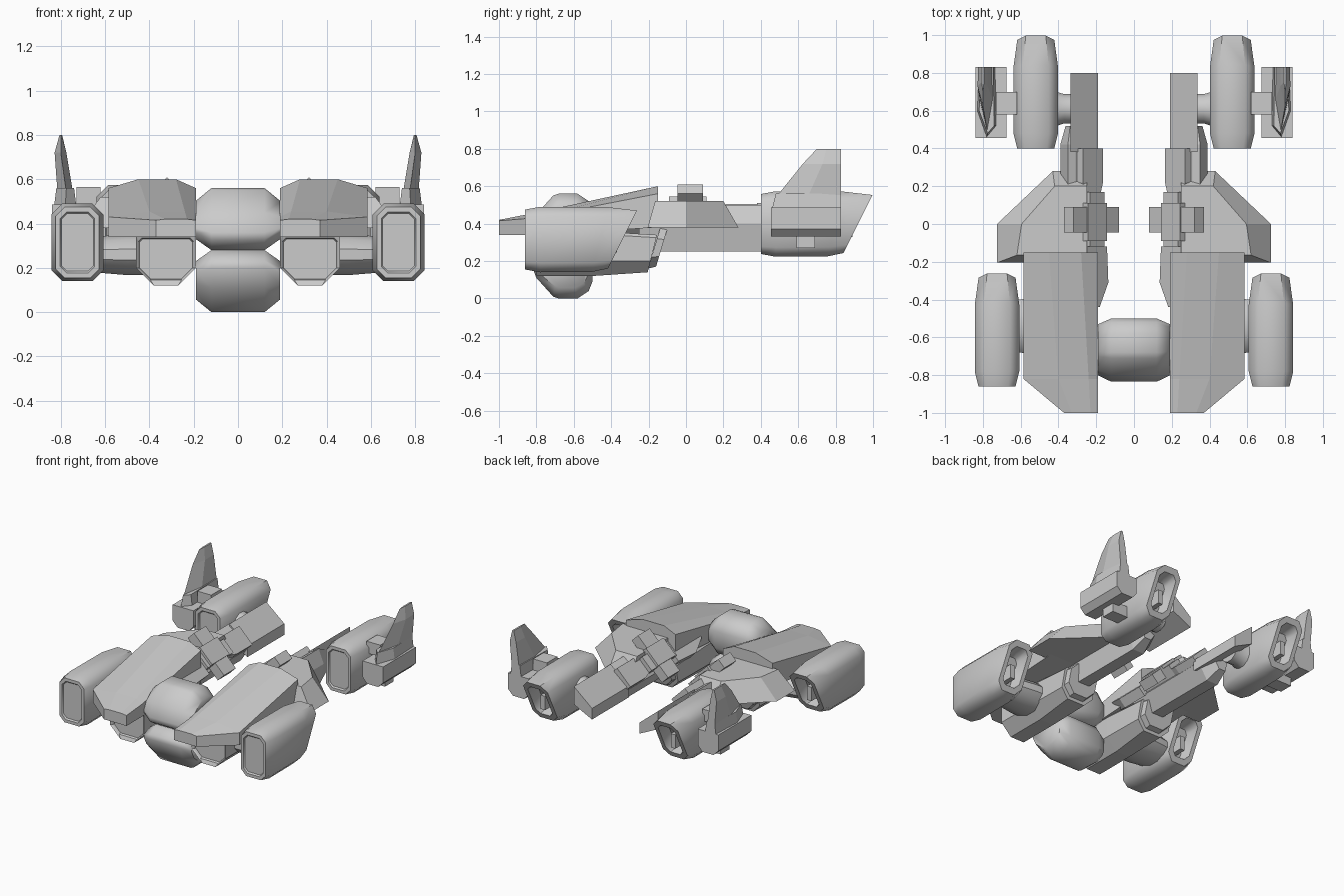
import bpy, bmesh, math
from mathutils import Vector

if "Cube" in bpy.data.objects:
    bpy.data.objects.remove(bpy.data.objects["Cube"])


def loft(name, rings, mirror=True, smooth=None):
    """Skin a list of equal-length rings, cap both ends, mirror across x."""
    bm = bmesh.new()
    vr = [[bm.verts.new(p) for p in r] for r in rings]
    n = len(vr[0])
    for a, b in zip(vr, vr[1:]):
        for i in range(n):
            bm.faces.new((a[i], a[(i + 1) % n], b[(i + 1) % n], b[i]))
    bm.faces.new(vr[0])
    bm.faces.new(vr[-1])
    bmesh.ops.recalc_face_normals(bm, faces=bm.faces)
    me = bpy.data.meshes.new(name)
    bm.to_mesh(me)
    bm.free()
    ob = bpy.data.objects.new(name, me)
    bpy.context.collection.objects.link(ob)
    if mirror:
        ob.modifiers.new("mirror", 'MIRROR').use_axis[0] = True
    if smooth:
        bpy.ops.object.select_all(action='DESELECT')
        ob.select_set(True)
        bpy.context.view_layer.objects.active = ob
        bpy.ops.object.shade_smooth_by_angle(angle=math.radians(smooth))
    return ob


def octo(cx, cz, y, hx, hz, ch, slant=0, top=None):
    """Chamfered rectangle in xz, leaning along y by slant; top = upper chamfer."""
    t = ch if top is None else top
    pts = [(hx, hz - t), (hx - t, hz), (t - hx, hz), (-hx, hz - t),
           (-hx, ch - hz), (ch - hx, -hz), (hx - ch, -hz), (hx, ch - hz)]
    return [(cx + a, y + slant * b, cz + b) for a, b in pts]


def extrude_y(name, prof, y0, y1):
    return loft(name, [[(x, y, z) for x, z in prof] for y in (y0, y1)])


def box(name, x, y, z):
    return extrude_y(name, [(x[0], z[0]), (x[1], z[0]), (x[1], z[1]), (x[0], z[1])], *y)


def ring_x(x, cy, cz, ry, rz, n=12):
    """Polygon ring around the x axis."""
    return [(x, cy + ry * math.cos((i + .5) * math.tau / n),
             cz + rz * math.sin((i + .5) * math.tau / n)) for i in range(n)]


# Two drums between the hull halves: lower one mirrored upwards for the upper
drum = [(-.835, .20), (-.80, .11), (-.71, .01), (-.68, 0), (-.58, 0), (-.52, .04), (-.50, .09),
        (-.50, .21), (-.53, .26), (-.58, .28), (-.76, .28), (-.83, .235)]
for name, flip in (("lower_drum", False), ("upper_drum", True)):
    rings = []
    for x, s in ((-.19, .62), (-.12, 1), (.12, 1), (.19, .62)):
        p = [(-.66 + (y + .66) * (s + 1) / 2, .15 + (z - .15) * s) for y, z in drum]
        rings.append([(x, y, .56 - z if flip else z) for y, z in p])
    ob = loft(name, rings, mirror=False, smooth=60)
    # keep the tapered ends crisp against the smooth waist
    sharp = ob.data.attributes.get("sharp_edge") or ob.data.attributes.new("sharp_edge", 'BOOLEAN', 'EDGE')
    for e in ob.data.edges:
        a, b = (ob.data.vertices[i].co.x for i in e.vertices)
        if abs(a - b) < 1e-4:
            sharp.data[e.index].value = True


# Sloping deck plates
def deck(y, xo, x1, x2, zb, zs, zt):
    return [(.19, y, zb), (xo, y, zb), (xo, y, zs), (x2, y, zt), (x1, y, zt), (.19, y, zs)]


loft("deck_plate", [deck(-1, .37, .23, .33, .34, .415, .42),
                    deck(-.82, .585, .24, .40, .34, .43, .455),
                    deck(-.15, .585, .28, .45, .38, .56, .60)])

# Inner nacelles below the decks, recessed in front
loft("inner_nacelle", [octo(.325, .24, *a, top=.015) for a in (
    (-.775, .12, .09, .05), (-.79, .125, .095, .055), (-.80, .135, .12, .08),
    (-.50, .135, .12, .08), (-.18, .13, .10, .06, .25))])
loft("nacelle_rear_cap", [octo(.325, .27, *a) for a in (
    (-.17, .115, .11, .06, .3), (-.13, .11, .10, .055, .3))])

# Engine pods, front and rear pair share one shape
for tag, cx, dy, cz in (("front", .725, 0, .315), ("rear", .52, 1.26, .398)):
    loft(tag + "_engine_pod", [octo(cx, cz, dy + y, *a) for y, *a in (
        (-.85, .072, .13, .025), (-.86, .078, .138, .03), (-.86, .098, .16, .04),
        (-.78, .118, .175, .05), (-.46, .118, .173, .05, .25),
        (-.34, .098, .155, .045, .5), (-.34, .068, .118, .03, .5),
        (-.43, .055, .095, .025, .5))], smooth=46)
    box(tag + "_nozzle_vane", (cx - .018, cx + .018), (dy - .46, dy - .37), (cz - .07, cz + .03))

# Round struts carrying the pods
loft("front_pod_strut", [ring_x(x, -.54, .26, r, r * .6)
                         for x, r in ((.42, .16), (.50, .16), (.64, .14))], smooth=40)
loft("rear_pod_strut", [ring_x(x, .61, .40, r, r)
                        for x, r in ((.30, .08), (.37, .08), (.43, .10))], smooth=40)

# Side wing slabs with bevelled edges
low = [(.25, .28), (.43, .28), (.725, 0), (.725, -.205), (.25, -.205)]
top = [(.25, .20), (.42, .20), (.595, 0), (.62, -.165), (.25, -.165)]
loft("side_wing", [[(x, y, .38) for x, y in low], [(x, y, .52) for x, y in top]])

# Rear boom: side beam and slope-topped end box
beam = [(.24, .42), (.31, .48), (.35, .50), (.39, .40), (.36, .25), (.27, .25), (.20, .36)]
loft("boom_beam", [[(x, y, z) for x, z in beam] for y in (-.25, .42)] +
     [[(.32 + (x - .32) * .6, .52, .38 + (z - .38) * .6) for x, z in beam]])
extrude_y("boom_end_box", [(.19, .31), (.335, .38), (.335, .51), (.19, .39)], .38, .80)

# Tilted spine plates facing up and inward
U, N = Vector((1, 0, 1)).normalized(), Vector((-1, 0, 1)).normalized()


def spine(name, stations, t0, t1, cx=.225, cz=.465):
    c = Vector((cx, 0, cz))
    loft(name, [[c + U * u + N * t + Vector((0, y, 0))
                 for u, t in ((-w, t0), (w, t0), (w, t1), (-w, t1))] for y, w in stations])


spine("spine_nose", [(-.44, .02), (-.31, .085), (-.12, .075)], -.05, .02, .21, .43)
spine("spine_middle", [(-.12, .055), (.17, .055)], -.05, .03, .215, .45)
spine("spine_tail", [(.17, .06), (.22, .075), (.40, .075)], -.05, .025, .235, .435)
spine("cross_bar", [(-.045, .17), (.09, .17)], -.035, .035)
spine("cross_bar_hub", [(-.09, .07), (.11, .07)], -.045, .045)

# Tail fin carrier outboard of the rear pods
extrude_y("fin_carrier", [(.675, .37), (.71, .33), (.80, .33), (.84, .37), (.84, .485), (.675, .485)],
          .455, .83)
box("carrier_bracket", (.62, .73), (.58, .70), (.48, .565))
box("carrier_lower_lug", (.62, .76), (.59, .69), (.27, .35))

# Fin root and leaning tail fin
loft("fin_root", [
    [(.73, .52, .48), (.78, .46, .48), (.83, .60, .48), (.82, .83, .48), (.735, .83, .48)],
    [(.74, .52, .56), (.775, .48, .56), (.82, .60, .56), (.81, .83, .56), (.745, .83, .56)]])
loft("tail_fin", [
    [(.775, .48, .54), (.815, .65, .54), (.81, .83, .54), (.75, .83, .54), (.745, .65, .54)],
    [(.80, .625, .72), (.828, .73, .72), (.825, .83, .72), (.775, .83, .72), (.775, .73, .72)],
    [(.80, .70, .80), (.806, .75, .80), (.806, .83, .80), (.794, .83, .80), (.794, .75, .80)]])
